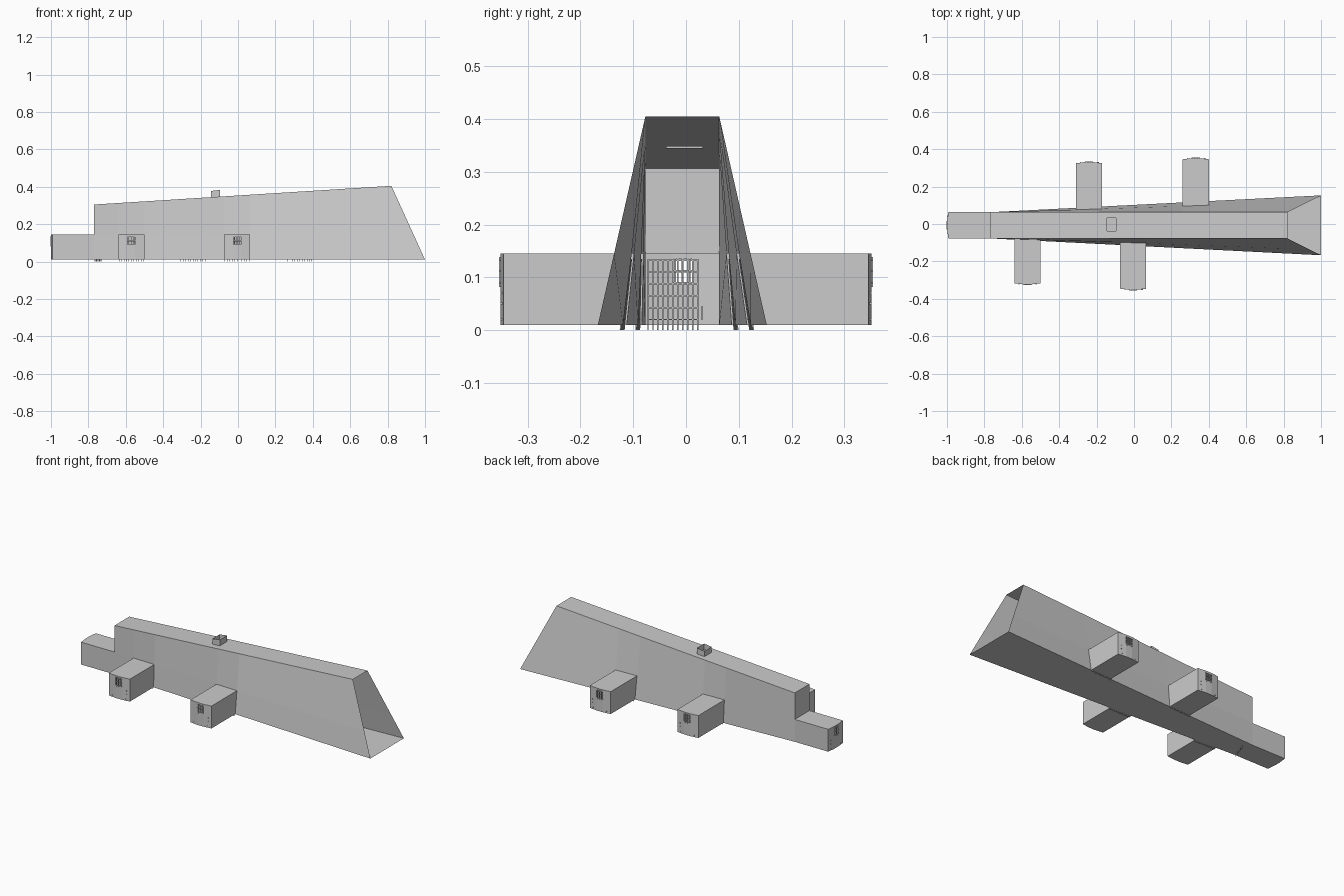
import bpy, bmesh
from mathutils import Vector

if "Cube" in bpy.data.objects:
    bpy.data.objects.remove(bpy.data.objects["Cube"])

CY = -0.007                      # hall centre line
X0, X1, XT = -0.77, 1.0, 0.82    # back wall, floor tip, roof tip
Z0, ZC, ZT = 0.01, 0.145, 0.405  # floor, chamber ceiling, roof tip
TW, BW, HW = 0.07, 0.16, 0.07    # half widths: roof, floor tip, chamber


def roof_z(x):
    return 0.305 + (x - X0) / (XT - X0) * 0.1


def half(x, z):
    u = (x - X0) / (X1 - X0)
    return TW + (BW - TW) * u * (1 - (z - Z0) / (roof_z(x) - Z0))


def make(name, faces):
    bm = bmesh.new()
    for f in faces:
        bm.faces.new([bm.verts.new(p) for p in f])
    bmesh.ops.remove_doubles(bm, verts=bm.verts, dist=1e-5)
    bmesh.ops.recalc_face_normals(bm, faces=bm.faces)
    me = bpy.data.meshes.new(name)
    bm.to_mesh(me)
    bm.free()
    ob = bpy.data.objects.new(name, me)
    bpy.context.collection.objects.link(ob)
    return ob


def bar(a, b, t):
    """Faces of a thin square bar running from a to b."""
    a, b = Vector(a), Vector(b)
    d = (b - a).normalized()
    s = d.cross(Vector((0, 0, 1)) if abs(d.z) < 0.7 else Vector((1, 0, 0))).normalized() * t
    w = d.cross(s).normalized() * t
    c = [s + w, s - w, -s - w, -s + w]
    fs = [[a + c[i], a + c[i - 1], b + c[i - 1], b + c[i]] for i in range(4)]
    return fs + [[a + k for k in c], [b + k for k in c]]


def grid(us, vs, point, hole):
    """Panel of quads with listed cells left open."""
    return [[point(us[i], vs[j]), point(us[i + 1], vs[j]),
             point(us[i + 1], vs[j + 1]), point(us[i], vs[j + 1])]
            for i in range(len(us) - 1) for j in range(len(vs) - 1) if (i, j) not in hole]


# Flared side walls with openings into the chambers
def side_wall(name, s, centres):
    xs = [X0] + [c + k for c in centres for k in (-HW, HW)] + [X1]

    def pt(x, r):
        if x == X1:
            z = (Z0, ZC, ZT)[r]
            t = (z - Z0) / (ZT - Z0)
            return (X1 + (XT - X1) * t, CY + s * (BW + (TW - BW) * t), z)
        z = (Z0, ZC, roof_z(x))[r]
        return (x, CY + s * half(x, z), z)
    make(name, grid(xs, [0, 1, 2], pt, {(1, 0), (3, 0)}))


FRONT, BACK = (-0.57, -0.005), (-0.24, 0.33)
side_wall("front_wall", -1, FRONT)
side_wall("rear_wall", 1, BACK)

# Roof with vent hole, floor, and end wall above the tunnel
VX, VY = (-0.145, -0.095), (-0.037, 0.031)
make("roof", grid([X0, *VX, XT], [CY - TW, *VY, CY + TW],
                  lambda x, y: (x, y, roof_z(x)), {(1, 1)}))
make("floor", [[(X0, CY - TW, Z0), (X1, CY - BW, Z0), (X1, CY + BW, Z0), (X0, CY + TW, Z0)]])
make("end_wall", [[(X0, CY - TW, ZC), (X0, CY + TW, ZC),
                   (X0, CY + TW, 0.305), (X0, CY - TW, 0.305)]])

# Roof vent, open at the top
ring = [(VX[0], VY[0]), (VX[1], VY[0]), (VX[1], VY[1]), (VX[0], VY[1])]
top = {VX[0]: 0.377, VX[1]: 0.384}
make("roof_vent", [[(*ring[i - 1], roof_z(ring[i - 1][0])), (*ring[i], roof_z(ring[i][0])),
                    (*ring[i], top[ring[i][0]]), (*ring[i - 1], top[ring[i - 1][0]])]
                   for i in range(4)])


# Chamber: open box with a bowed, windowed door end and its fittings
def chamber(name, P, inner, d):
    """P maps (across, outward, z) to the world; inner gives the wall line."""
    def depth(u):
        return d if abs(u) == HW else d + 0.006
    us = [-HW, -0.02, 0.02, HW]
    shell = []
    for u in (-HW, HW):
        shell.append([P(u, inner(u, Z0), Z0), P(u, d, Z0), P(u, d, ZC), P(u, inner(u, ZC), ZC)])
    for z in (Z0, ZC):
        shell.append([P(-HW, inner(-HW, z), z)] + [P(u, depth(u), z) for u in us]
                     + [P(HW, inner(HW, z), z)])
    make(name + "_shell", shell)
    make(name + "_door", grid(us, [Z0, 0.09, 0.135, ZC],
                              lambda u, z: P(u, depth(u), z), {(1, 1)}))
    e = d + 0.007
    fit = []
    for u in (-0.014, 0, 0.014):
        fit += bar(P(u, e, 0.082), P(u, e, 0.138), 0.0017)
    for z in (0.09, 0.112, 0.132):
        fit += bar(P(-0.022, e, z), P(0.022, e, z), 0.0015)
    make(name + "_window_bars", fit)
    knobs = []
    for u, z in ((0.05, 0.05), (0.05, 0.07), (-0.045, 0.02), (0.045, 0.02)):
        knobs += bar(P(u, d + 0.001, z), P(u, d + 0.006, z), 0.0018)
    make(name + "_door_studs", knobs)


# Barred gate across a doorway
def gate(name, G, w0, w1, n):
    fs = []
    for i in range(n):
        u = w0 + (w1 - w0) * i / (n - 1)
        fs += bar(G(u, 0), G(u, 0.135), 0.0013)
    for k in range(6):
        z = 0.02 + 0.0225 * k
        fs += bar(G(w0, z), G(w1, z), 0.0013)
    make(name, fs)


for label, s, centres, ends in (("front", -1, FRONT, (0.317, 0.346)),
                                ("rear", 1, BACK, (0.325, 0.346))):
    for n, (c, d) in enumerate(zip(centres, ends), 1):
        chamber(f"{label}_chamber_{n}",
                lambda u, v, z, c=c, s=s: (c + u, s * v, z),
                lambda u, z, c=c, s=s: s * CY + half(c + u, z), d)
        gate(f"{label}_gate_{n}",
             lambda u, z, c=c, s=s: (c + u, CY + s * (half(c + u, z) + 0.004), z),
             -0.065, 0.065, 11)

# Entrance tunnel and its gate, standing slightly ajar
chamber("tunnel", lambda u, v, z: (-v, CY + u, z), lambda u, z: -X0, 0.993)
gate("tunnel_gate", lambda u, z: (X0 + 0.004 + u * 0.035, -0.072 + u * 0.094, z), 0, 1, 11)
make("gate_latch", bar((X0 + 0.036, 0.03, 0.02), (X0 + 0.036, 0.03, 0.045), 0.002))
